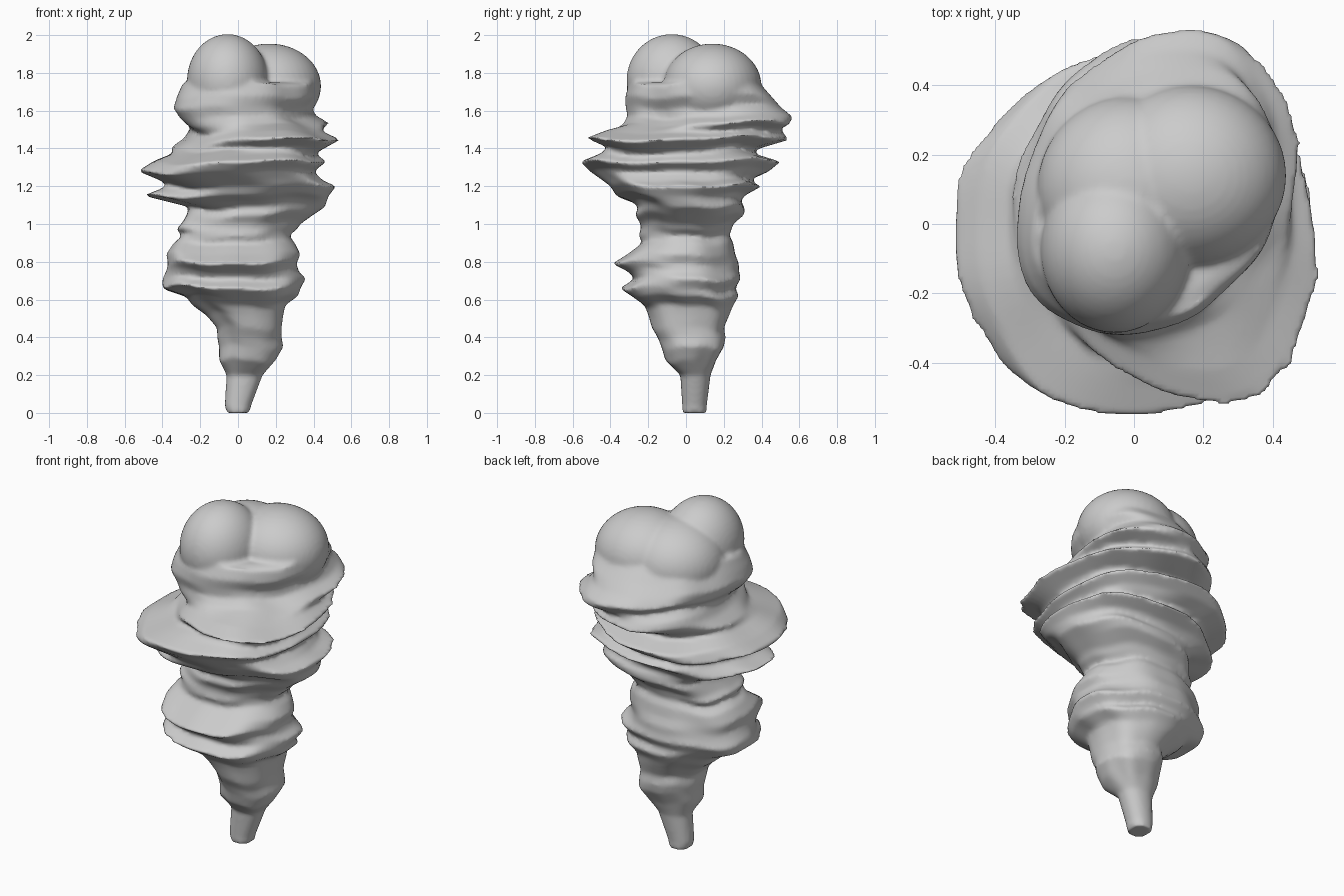
import bpy, bmesh, math
from mathutils import Vector, Matrix

N = 72
# stem: height, left, right, front, back
STEM = [
    (0.00, -.06, .06, -.02, .11), (0.04, -.07, .07, -.02, .11), (0.20, -.06, .13, -.03, .13),
    (0.28, -.10, .20, -.11, .16), (0.35, -.10, .24, -.13, .20),
    (0.40, -.11, .23, -.15, .21), (0.45, -.11, .23, -.18, .20), (0.52, -.17, .24, -.20, .23),
    (0.57, -.24, .25, -.22, .25), (0.62, -.28, .32, -.29, .28),
    (0.66, -.40, .33, -.35, .26), (0.71, -.40, .36, -.27, .29),
    (0.75, -.38, .32, -.31, .28), (0.79, -.37, .31, -.39, .28),
    (0.84, -.38, .33, -.31, .26), (0.90, -.34, .30, -.23, .25),
    (0.94, -.29, .27, -.25, .23), (0.97, -.33, .31, -.24, .24)]
# ruffled collars, same columns
RUFFLES = [
    (1.00, -.30, .33, -.24, .25), (1.05, -.27, .40, -.27, .31),
    (1.09, -.26, .46, -.25, .31), (1.12, -.38, .47, -.29, .29),
    (1.15, -.50, .48, -.37, .31), (1.20, -.37, .52, -.40, .40),
    (1.23, -.41, .45, -.44, .33), (1.28, -.53, .40, -.51, .44),
    (1.33, -.45, .47, -.56, .50), (1.37, -.35, .41, -.46, .37),
    (1.40, -.34, .44, -.40, .36), (1.45, -.27, .53, -.51, .53),
    (1.49, -.25, .44, -.41, .50), (1.53, -.26, .47, -.32, .53),
    (1.57, -.30, .40, -.30, .55), (1.62, -.33, .38, -.31, .49),
    (1.68, -.31, .42, -.31, .44), (1.75, -.28, .41, -.28, .38)]


def skew(z):
    # diagonal bulge: collar leans front-right, head leans back-right
    if z > 1.52:
        return 0.11
    return -0.10 if z > 1.38 else 0.0


bm = bmesh.new()


# lofted swirl body
def ring(row):
    z, x0, x1, y0, y1 = row
    cx, cy, rx, ry = (x0 + x1) / 2, (y0 + y1) / 2, (x1 - x0) / 2, (y1 - y0) / 2
    out = []
    for i in range(N):
        a = math.tau * i / N
        c, s = math.cos(a), math.sin(a)
        k = (abs(c) ** 2.2 + abs(s) ** 2.2) ** (-1 / 2.2)
        k *= 1 + skew(z) * math.sin(2 * a)
        wob = math.sin(2 * a) ** 2 if z > 0.25 else 0
        k *= 1 + 0.03 * wob * math.sin(5 * a + 9 * z)
        dz = 0.02 * wob * math.sin(3 * a + 4 * z)
        out.append(bm.verts.new((cx + rx * k * c, cy + ry * k * s, z + dz)))
    return out


rings = [ring(r) for r in STEM + RUFFLES]
for lo, hi in zip(rings, rings[1:]):
    for i in range(N):
        j = (i + 1) % N
        bm.faces.new((lo[i], lo[j], hi[j], hi[i]))
bm.faces.new(rings[0][::-1])
bm.faces.new(rings[-1])

# rounded head lobes: centre, radii
LOBES = [((-.055, -.075, 1.76), (.215, .24, .245)),
         ((.165, .14, 1.73), (.275, .26, .225)),
         ((-.01, .10, 1.71), (.27, .27, .23))]
for centre, radii in LOBES:
    bmesh.ops.create_uvsphere(bm, u_segments=40, v_segments=24, radius=1,
                              matrix=Matrix.Translation(Vector(centre)) @ Matrix.Diagonal((*radii, 1)))

mesh = bpy.data.meshes.new("swirl_body")
bm.to_mesh(mesh)
bm.free()
obj = bpy.data.objects.new("swirl_body", mesh)
bpy.context.collection.objects.link(obj)

# fuse the lobes with the body and soften
fuse = obj.modifiers.new("fuse", "REMESH")
fuse.mode = "VOXEL"
fuse.voxel_size = 0.013
fuse.use_smooth_shade = True
soft = obj.modifiers.new("soften", "SMOOTH")
soft.factor = 0.5
soft.iterations = 4
for p in mesh.polygons:
    p.use_smooth = True
